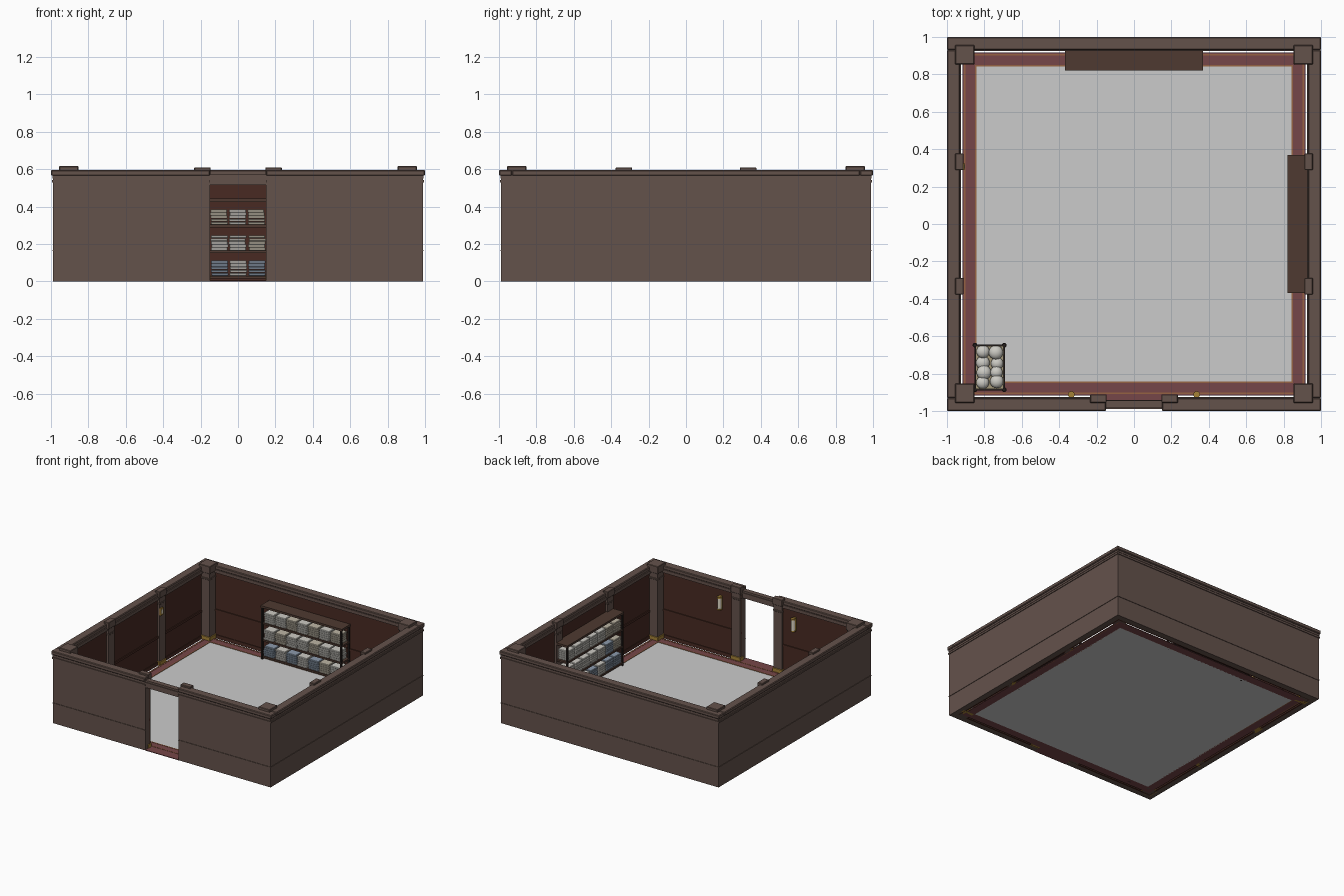
import bpy, bmesh, math, random
from mathutils import Matrix, Vector

if "Cube" in bpy.data.objects:
    bpy.data.objects.remove(bpy.data.objects["Cube"])

random.seed(4)


def mat(name, r, g, b):
    m = bpy.data.materials.new(name)
    m.diffuse_color = [((c / 255 + 0.055) / 1.055) ** 2.4 for c in (r, g, b)] + [1]
    m.use_nodes = True
    m.node_tree.nodes["Principled BSDF"].inputs["Base Color"].default_value = m.diffuse_color
    return m


WOOD = mat("outer_wood", 100, 82, 75)
PANEL = mat("inner_panel", 72, 42, 34)
SHELF = mat("shelf_wood", 78, 58, 49)
DARK = mat("dark_metal", 38, 31, 29)
GOLD = mat("brass", 165, 130, 55)
RED = mat("carpet_red", 118, 70, 72)
TRIM = mat("carpet_trim", 150, 98, 66)
CANVAS = mat("canvas", 165, 152, 122)
GLASS = mat("lamp_glass", 225, 218, 200)
LINENS = [mat("linen_white", 205, 203, 196), mat("linen_cream", 190, 182, 165),
          mat("linen_blue", 140, 155, 172)]


def finish(name, bm, material):
    bmesh.ops.recalc_face_normals(bm, faces=bm.faces)
    me = bpy.data.meshes.new(name)
    bm.to_mesh(me)
    bm.free()
    if material:
        me.materials.append(material)
    ob = bpy.data.objects.new(name, me)
    bpy.context.collection.objects.link(ob)
    return ob


def boxes(name, items, material, angle=0, bevel=0):
    """One mesh of boxes (x0, x1, y0, y1, z0, z1), turned about z."""
    bm = bmesh.new()
    rot = Matrix.Rotation(math.radians(angle), 4, 'Z')
    for x0, x1, y0, y1, z0, z1 in items:
        m = (rot @ Matrix.Translation(((x0 + x1) / 2, (y0 + y1) / 2, (z0 + z1) / 2))
             @ Matrix.Diagonal((x1 - x0, y1 - y0, z1 - z0, 1)))
        bmesh.ops.create_cube(bm, size=1, matrix=m)
    ob = finish(name, bm, material)
    if bevel:
        mod = ob.modifiers.new("bevel", 'BEVEL')
        mod.width, mod.segments = bevel, 1
    return ob


def cylinder(name, loc, r, h, material, sides=16):
    bm = bmesh.new()
    bmesh.ops.create_cone(bm, cap_ends=True, segments=sides, radius1=r, radius2=r,
                          depth=h, matrix=Matrix.Translation(loc))
    return finish(name, bm, material)


def pilasters(name, centres, hw, y0, y1, top, angle=0):
    """Post with wider capital, brass base and collar."""
    shaft, caps, brass = [], [], []
    for x in centres:
        a, b = x - hw, x + hw
        shaft.append((a + .006, b - .006, y0 + .006, y1, 0, .56))
        caps += [(a + .003, b - .003, y0 + .003, y1, .5, .515), (a, b, y0, y1, .555, top)]
        brass.append((a, b, y0, y1, 0, .035))
    boxes(name + "_shaft", shaft, WOOD, angle)
    boxes(name + "_capital", caps, WOOD, angle, .003)
    boxes(name + "_base", brass, GOLD, angle, .002)


def shelf_unit(name, angle):
    """Open rack against a wall with three levels of folded linen."""
    w, y0, y1 = .365, .82, .932
    boxes(name + "_top", [(-w - .004, w + .004, y0, y1, .425, .442)], SHELF, angle)
    levels = (.03, .165, .303)
    boxes(name + "_boards", [(-w, w, y0 + .004, y1, z - .014, z) for z in levels], SHELF, angle)
    posts = [(sx * (w - .007) - .007, sx * (w - .007) + .007, y, y + .014, 0, .425)
             for sx in (-1, 1) for y in (y0 + .002, y1 - .014)]
    boxes(name + "_posts", posts, DARK, angle)
    piles = [[], [], []]
    for k, z in enumerate(levels):
        for i in range(7):
            cx = (i - 3) * .1 + random.uniform(-.003, .003)
            blue = random.random() < (.35, .15, .05)[k]
            group = 2 if blue else random.choice((0, 0, 1))
            for j in range(5):
                d = random.uniform(-.003, .003)
                zz = z + j * .0165
                piles[group].append((cx - .045 + d, cx + .045 + d, y0 + .01 + d, y1 - .012,
                                     zz, zz + .0155))
    for p, m in zip(piles, LINENS):
        if p:
            boxes(name + "_" + m.name, p, m, angle, .003)


# Walls: drawn as the back wall, then turned to each side
for side, angle in (("back", 0), ("left", 90), ("front", 180), ("right", -90)):
    long = side in ("back", "front")

    def run(y0, y1, z0, z1):
        e = y1 if long else y0
        spans = [(-e, -.15), (.15, e)] if side == "front" else [(-e, e)]
        return [(a, b, y0, y1, z0, z1) for a, b in spans]

    boxes(side + "_wall", run(.943, .988, 0, .57), WOOD, angle)
    boxes(side + "_belt", run(.985, .992, .162, .168), WOOD, angle)
    boxes(side + "_cornice", run(.985, .994, .53, .543) + run(.985, .991, .55, .567), WOOD, angle)
    boxes(side + "_wall_cap", run(.93, 1.0, .565, .596), WOOD, angle, .005)
    boxes(side + "_inner_panel", run(.936, .944, 0, .566), PANEL, angle)
    boxes(side + "_inner_rail", run(.929, .937, .222, .24) + run(.931, .937, 0, .03), PANEL, angle)
    boxes(side + "_inner_crown", run(.926, .94, .54, .566), WOOD, angle)

# Door header and threshold carpet
boxes("door_header", [(-.15, .15, -.985, -.945, .515, .575)], WOOD)
boxes("door_header_moulding", [(-.15, .15, -.99, -.94, .55, .56)], WOOD)
boxes("threshold_carpet", [(-.15, .15, -.99, -.9, 0, .005)], RED)

# Floor
boxes("floor", [(-.85, .85, -.85, .85, 0, .003)], None)


def ring(name, a, b, z, material):
    boxes(name, [(-b, b, a, b, 0, z), (-b, b, -b, -a, 0, z),
                 (-b, -a, -a, a, 0, z), (a, b, -a, a, 0, z)], material)


# Carpet border with trim stripes
ring("carpet_border", .845, .918, .005, RED)
ring("carpet_inner_trim", .843, .851, .007, TRIM)
ring("carpet_outer_trim", .902, .909, .007, TRIM)

# Corner pillars and wall pilasters
for n, angle in enumerate((0, 90, 180, 270)):
    pilasters("corner_pillar_%d" % n, [.905], .051, .854, .956, .616, angle)
pilasters("left_pilaster", (-.332, .332), .044, .912, .956, .61, 90)
pilasters("right_pilaster", (-.332, .332), .044, .912, .956, .61, -90)
pilasters("door_pilaster", (-.19, .19), .044, .912, .956, .61, 180)

# Linen shelves on the back and right walls
shelf_unit("back_shelf", 0)
shelf_unit("right_shelf", -90)

# Sconces beside the door
for s, n in ((-1, "left"), (1, "right")):
    x = s * .335
    cylinder(n + "_sconce_glass", (x, -.912, .435), .016, .09, GLASS)
    for z in (.387, .483):
        cylinder(n + "_sconce_collar", (x, -.912, z), .018, .01, GOLD)
    boxes(n + "_sconce_plate", [(x - .012, x + .012, -.937, -.92, .38, .49)], GOLD)

# Small brass plaque on the left pilaster
boxes("plaque_frame", [(-.915, -.905, .29, .325, .415, .475)], GOLD)
boxes("plaque_face", [(-.907, -.903, .297, .318, .428, .462)], GLASS)

# Laundry cart: canvas tub, metal frame, castors
X0, X1, Y0, Y1, H = -.85, -.694, -.886, -.648, .2
t = .006
boxes("cart_tub", [(X0, X1, Y0, Y1, .04, .048), (X0, X0 + t, Y0, Y1, .04, H),
                   (X1 - t, X1, Y0, Y1, .04, H), (X0, X1, Y0, Y0 + t, .04, H),
                   (X0, X1, Y1 - t, Y1, .04, H)], CANVAS)
boxes("cart_rim", [(X0 - .004, X0 + .004, Y0, Y1, H, H + .008), (X1 - .004, X1 + .004, Y0, Y1, H, H + .008),
                   (X0, X1, Y0 - .004, Y0 + .004, H, H + .008), (X0, X1, Y1 - .004, Y1 + .004, H, H + .008)], DARK)
for x in (X0, X1):
    for y in (Y0, Y1):
        cylinder("cart_post", (x, y, .12), .009, .19, DARK, 10)
        cylinder("cart_castor", (x, y, .0125), .013, .025, DARK, 10)

# Heap of laundry
bm = bmesh.new()
for i in range(2):
    for j in range(4):
        p = Vector((-.772 + (i - .5) * .07 + random.uniform(-.006, .006),
                    -.767 + (j - 1.5) * .053 + random.uniform(-.006, .006),
                    .185 + random.uniform(-.01, .015)))
        r = random.uniform(.033, .041)
        bmesh.ops.create_uvsphere(bm, u_segments=14, v_segments=8, radius=r,
                                  matrix=Matrix.Translation(p) @ Matrix.Diagonal((1, 1, .75, 1)))
heap = finish("laundry_heap", bm, LINENS[0])
for f in heap.data.polygons:
    f.use_smooth = True
boxes("laundry_fill", [(X0 + t, X1 - t, Y0 + t, Y1 - t, .048, .165)], CANVAS)
